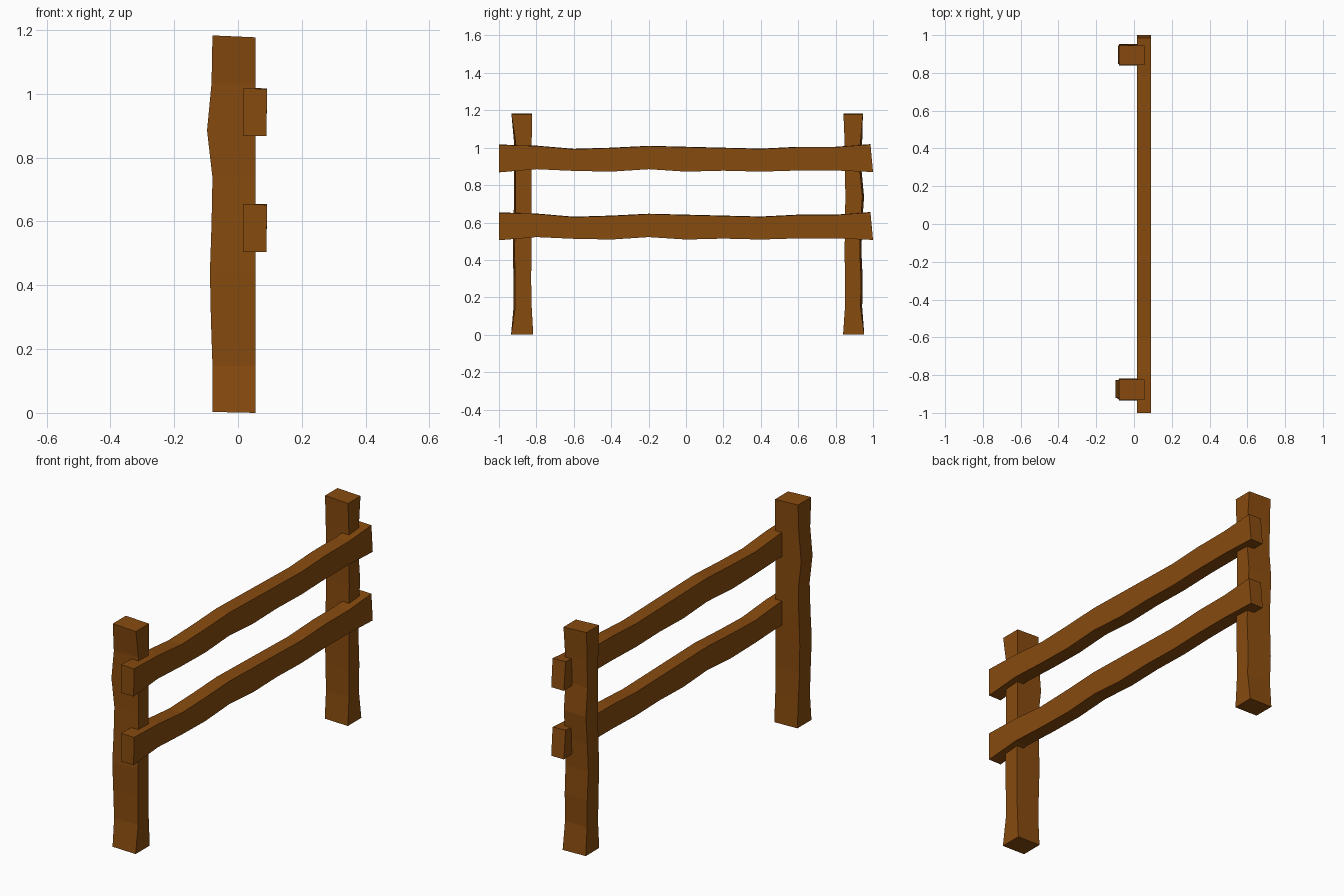
import bpy
import bmesh

default_cube = bpy.data.objects.get("Cube")
if default_cube:
    bpy.data.objects.remove(default_cube, do_unlink=True)

wood = bpy.data.materials.new("brown wood")
wood.use_nodes = True
wood_colour = (0.245, 0.07, 0.0045, 1.0)
wood.diffuse_color = wood_colour
wood.node_tree.nodes["Principled BSDF"].inputs["Base Color"].default_value = wood_colour


def loft(name, rings):
    """Skin a row of four-cornered sections into a closed, flat-shaded beam."""
    bm = bmesh.new()
    rows = [[bm.verts.new(corner) for corner in ring] for ring in rings]
    for lower, upper in zip(rows, rows[1:]):
        for i in range(4):
            j = (i + 1) % 4
            bm.faces.new((lower[i], lower[j], upper[j], upper[i]))
    bm.faces.new(rows[0])
    bm.faces.new(rows[-1])
    bmesh.ops.recalc_face_normals(bm, faces=bm.faces)
    mesh = bpy.data.meshes.new(name)
    bm.to_mesh(mesh)
    bm.free()
    mesh.materials.append(wood)
    beam = bpy.data.objects.new(name, mesh)
    bpy.context.collection.objects.link(beam)
    return beam


def make_post(name, backs, near_sides, far_sides, outer_is_near):
    """Upright post, its outer side a little narrower towards the rails."""
    rings = []
    last = len(backs) - 1
    for i, (back, near, far) in enumerate(zip(backs, near_sides, far_sides)):
        z = 1.18 * i / last
        tilt = 0.003 if i in (0, last) else 0
        inset = 0.009 if 0 < i < last else 0
        near_in = near + (inset if outer_is_near else 0)
        far_in = far - (0 if outer_is_near else inset)
        rings.append([(back, near, z + tilt), (0.055, near_in, max(0, z - tilt)),
                      (0.055, far_in, max(0, z - tilt)), (back, far, z + tilt)])
    return loft(name, rings)


def make_rail(name, drop):
    """Wavy rail running the length of the fence."""
    bottoms = [.868, .885, .876, .872, .885, .872, .877, .872, .878, .878, .87]
    tops = [1.017, 1.011, .994, 1.0, 1.01, 1.005, 1.0, .995, 1.005, 1.005, 1.019]
    rings = []
    for i, (low, high) in enumerate(zip(bottoms, tops)):
        y = -1 + 0.2 * i
        lean = 0.007 if i == 10 else 0
        y -= lean
        low, high = low - drop, high - drop
        rings.append([(0.015, y + lean, low), (0.089, y + lean, low),
                      (0.091, y - lean, high - 0.002), (0.015, y - lean, high)])
    return loft(name, rings)


# Posts
make_post("front_post",
          [-.08, -.08, -.085, -.088, -.083, -.08, -.097, -.083, -.08],
          [-.935, -.922, -.922, -.926, -.922, -.92, -.92, -.92, -.933],
          [-.817, -.825, -.828, -.826, -.825, -.825, -.825, -.825, -.823], True)
make_post("back_post",
          [-.08, -.08, -.083, -.085, -.082, -.08, -.08, -.08, -.08],
          [.84, .85, .85, .848, .85, .852, .85, .848, .842],
          [.953, .942, .945, .938, .942, .952, .938, .942, .946], False)

# Rails
make_rail("upper_rail", 0)
make_rail("lower_rail", 0.363)
